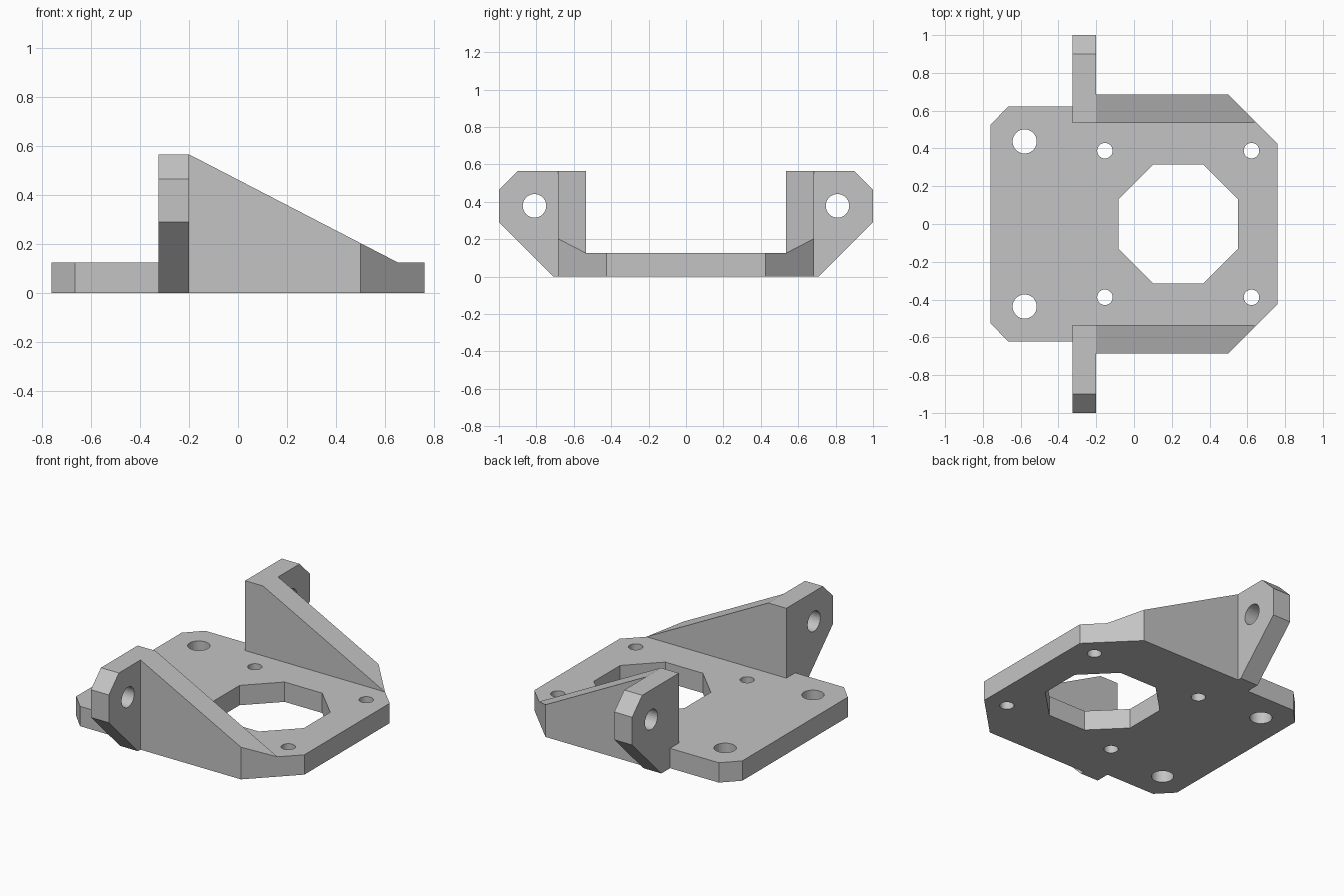
import bpy, bmesh, math
from mathutils import Vector

cube = bpy.data.objects.get("Cube")
if cube:
    bpy.data.objects.remove(cube, do_unlink=True)

grey = bpy.data.materials.new("light_grey")
grey.use_nodes = True
colour = (0.55, 0.55, 0.55, 1)
grey.diffuse_color = colour
grey.node_tree.nodes["Principled BSDF"].inputs["Base Color"].default_value = colour

THICK = 0.125      # plate thickness
TOP = 0.565        # height of the brackets
EAR_BACK, EAR_FRONT = -0.325, -0.2
INNER, OUTER = 0.535, 0.685   # gusset faces in y


def make(name, bm):
    bmesh.ops.remove_doubles(bm, verts=bm.verts, dist=1e-4)
    bmesh.ops.recalc_face_normals(bm, faces=bm.faces)
    mesh = bpy.data.meshes.new(name)
    bm.to_mesh(mesh)
    bm.free()
    mesh.materials.append(grey)
    obj = bpy.data.objects.new(name, mesh)
    bpy.context.collection.objects.link(obj)
    return obj


def prism(name, points, offset, top_of=None):
    """Extrude a 3D outline by offset; top_of may reset the height of the far end."""
    bm = bmesh.new()
    face = bm.faces.new([bm.verts.new(p) for p in points])
    result = bmesh.ops.extrude_face_region(bm, geom=[face], use_keep_orig=True)
    for v in result["geom"]:
        if isinstance(v, bmesh.types.BMVert):
            v.co += Vector(offset)
            if top_of:
                v.co.z = top_of(v.co.x)
    return make(name, bm)


def drill(target, name, centre, radius, sides=32, axis="Z", turn=0):
    """Cut a straight hole through the target."""
    bm = bmesh.new()
    bmesh.ops.create_cone(bm, cap_ends=True, segments=sides, radius1=radius,
                          radius2=radius, depth=0.4)
    cutter = make(name, bm)
    cutter.location = centre
    cutter.rotation_euler = (0, math.pi / 2, 0) if axis == "X" else (0, 0, turn)
    cutter.hide_render = True
    cutter.hide_viewport = True
    cutter.display_type = 'WIRE'
    mod = target.modifiers.new(name, 'BOOLEAN')
    mod.operation = 'DIFFERENCE'
    mod.solver = 'EXACT'
    mod.object = cutter


# Base plate with clipped corners
half = [(-0.76, 0.525), (-0.665, 0.623), (EAR_BACK, 0.623), (EAR_BACK, OUTER),
        (0.5, OUTER), (0.76, 0.425)]
outline = half + [(x, -y) for x, y in reversed(half)]
plate = prism("base_plate", [(x, y, 0) for x, y in outline], (0, 0, THICK))

# Octagonal opening and screw holes
drill(plate, "opening_cutter", (0.235, 0, 0.06), 0.342, 8, turn=math.pi / 8)
for s in (-1, 1):
    drill(plate, "large_hole_cutter", (-0.579, s * 0.437, 0.06), 0.064)
    for x in (-0.154, 0.622):
        drill(plate, "small_hole_cutter", (x, s * 0.388, 0.06), 0.041)

# Upright ears and sloping gussets on both sides
ear_profile = [(INNER, THICK), (OUTER, THICK), (OUTER, 0), (0.71, 0), (1, 0.29),
               (1, 0.465), (0.9, TOP), (INNER, TOP)]
tip = 0.65
slope = (TOP - THICK) / (tip - EAR_FRONT)
footprint = [(EAR_FRONT, INNER), (tip, INNER), (0.5, OUTER), (EAR_FRONT, OUTER)]

for s, side in ((-1, "front"), (1, "back")):
    ear = prism(side + "_ear", [(EAR_BACK, s * y, z) for y, z in ear_profile],
                (EAR_FRONT - EAR_BACK, 0, 0))
    drill(ear, side + "_ear_hole_cutter", (-0.26, s * 0.81, 0.378), 0.063, axis="X")
    prism(side + "_gusset", [(x, s * y, THICK) for x, y in footprint],
          (0, 0, TOP), lambda x: TOP - slope * (x - EAR_FRONT))
